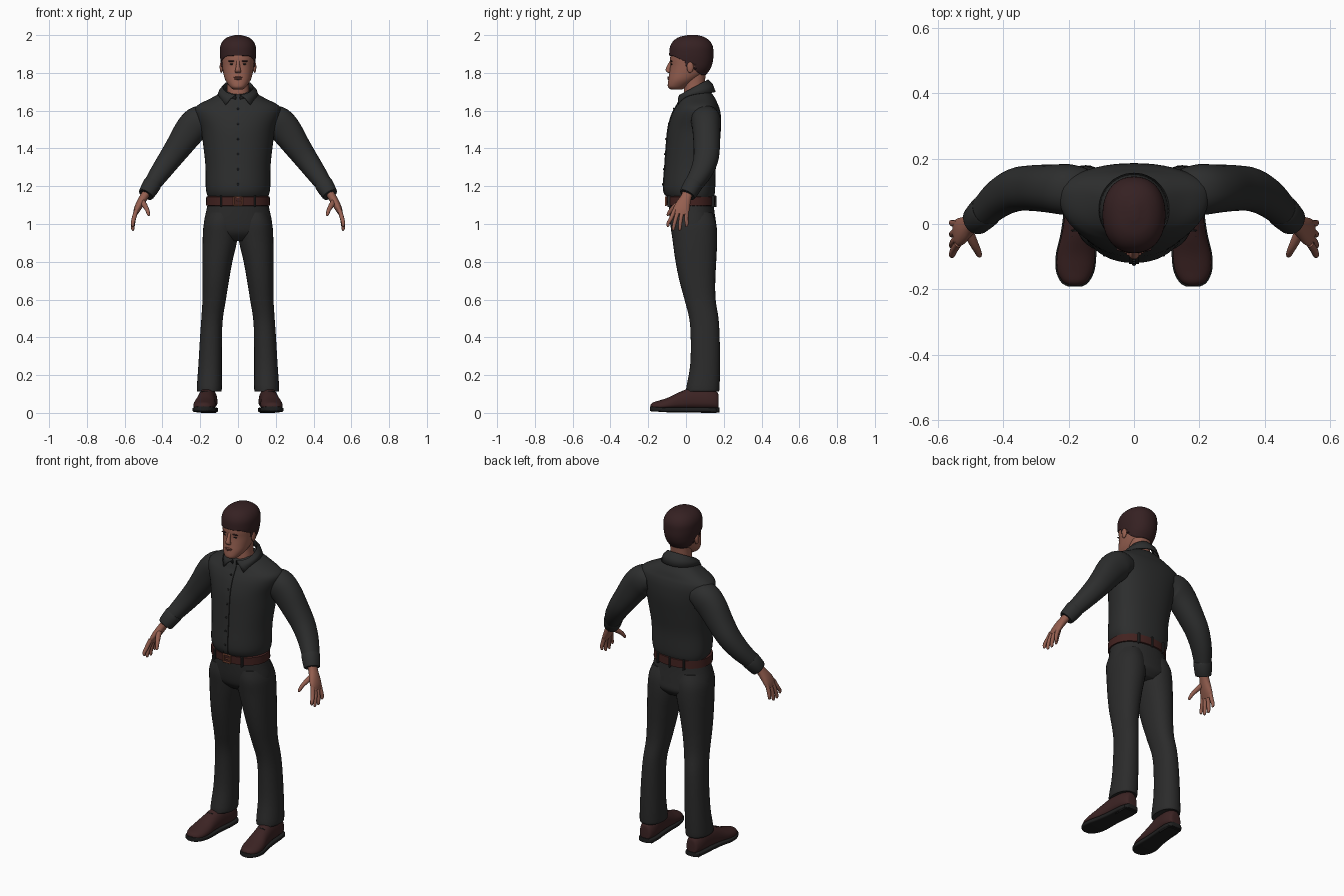
import bpy, bmesh, math
from mathutils import Vector

if "Cube" in bpy.data.objects:
    bpy.data.objects.remove(bpy.data.objects["Cube"])

def material(name, r, g, b):
    m = bpy.data.materials.new(name)
    m.diffuse_color = (r, g, b, 1)
    m.use_nodes = True
    m.node_tree.nodes["Principled BSDF"].inputs["Base Color"].default_value = m.diffuse_color
    return m

SHIRT = material("charcoal_shirt", .026, .027, .027)
PANTS = material("charcoal_trousers", .024, .024, .024)
SKIN = material("skin", .30, .115, .08)
LIPS = material("lip_brown", .19, .065, .05)
HAIR = material("dark_brown_hair", .036, .015, .016)
BELT = material("belt_leather", .055, .016, .014)
SHOE = material("shoe_leather", .045, .017, .017)
SOLE = material("black_rubber", .014, .014, .014)
METAL = material("copper_buckle", .30, .10, .055)
X, Y, Z = Vector((1, 0, 0)), Vector((0, 1, 0)), Vector((0, 0, 1))

def finish(bm, name, mat, mirror=False, solid=0, angle=50):
    bmesh.ops.recalc_face_normals(bm, faces=bm.faces)
    me = bpy.data.meshes.new(name)
    bm.to_mesh(me)
    bm.free()
    me.materials.append(mat)
    ob = bpy.data.objects.new(name, me)
    bpy.context.collection.objects.link(ob)
    bpy.ops.object.select_all(action='DESELECT')
    ob.select_set(True)
    bpy.context.view_layer.objects.active = ob
    bpy.ops.object.shade_smooth_by_angle(angle=math.radians(angle))
    if solid:
        mod = ob.modifiers.new("thickness", 'SOLIDIFY')
        mod.thickness, mod.offset = solid, -1
    if mirror:
        mod = ob.modifiers.new("mirror", 'MIRROR')
        mod.use_mirror_merge = False
    return ob

def spline(rows, sub):
    """Smooth the rows with a Catmull-Rom curve."""
    out, last = [], len(rows) - 1
    for i in range(last):
        quad = (rows[max(i - 1, 0)], rows[i], rows[i + 1], rows[min(i + 2, last)])
        for k in range(sub):
            t = k / sub
            out.append([.5 * (2 * q + (r - p) * t + (2 * p - 5 * q + 4 * r - s) * t * t
                              + (3 * q - p - 3 * r + s) * t ** 3) for p, q, r, s in zip(*quad)])
    return out + [list(rows[-1])]

def loft_mesh(rows, axes=None, sub=4, n=32, e=2.2, k=0):
    """Rings (x, y, z, ra, rb) joined to a closed body; k moves the widest line along b."""
    rows = spline(rows, sub)
    bm, rings = bmesh.new(), []
    for i, (x, y, z, ra, rb) in enumerate(rows):
        if axes:
            a, b = axes
        else:
            t = Vector(rows[min(i + 1, len(rows) - 1)][:3]) - Vector(rows[max(i - 1, 0)][:3])
            t.normalize()
            b = (Y - t * t.dot(Y)).normalized()
            a = b.cross(t)
        ring = []
        for j in range(n):
            c, s = math.cos(math.tau * j / n), math.sin(math.tau * j / n)
            u = math.copysign(abs(c) ** (2 / e), c) * ra
            v = math.copysign(abs(s) ** (2 / e), s)
            v = (k + v * (1 - k if v > 0 else 1 + k)) * rb
            ring.append(bm.verts.new(Vector((x, y, z)) + a * u + b * v))
        rings.append(ring)
    for r, q in zip(rings, rings[1:]):
        for j in range(n):
            bm.faces.new((r[j], r[(j + 1) % n], q[(j + 1) % n], q[j]))
    bm.faces.new(rings[0])
    bm.faces.new(rings[-1])
    bmesh.ops.recalc_face_normals(bm, faces=bm.faces)
    return bm

def loft(name, mat, rows, mirror=False, **kw):
    return finish(loft_mesh(rows, **kw), name, mat, mirror)

def levels(rows):
    """Turn (z, front y, back y, half width, x centre) into horizontal rings."""
    return [((r[4] if len(r) > 4 else 0), (r[1] + r[2]) / 2, r[0], r[3], (r[2] - r[1]) / 2) for r in rows]

def blob(name, mat, at, size, mirror=False):
    bm = bmesh.new()
    bmesh.ops.create_uvsphere(bm, u_segments=16, v_segments=10, radius=1)
    for v in bm.verts:
        v.co = Vector(p + c * s for p, c, s in zip(at, v.co, size))
    return finish(bm, name, mat, mirror)

def box(name, mat, at, size, mirror=False):
    bm = bmesh.new()
    bmesh.ops.create_cube(bm, size=1)
    for v in bm.verts:
        v.co = Vector(p + c * s for p, c, s in zip(at, v.co, size))
    bmesh.ops.bevel(bm, geom=bm.edges[:], offset=min(size) * .2, segments=1, affect='EDGES')
    return finish(bm, name, mat, mirror, angle=20)

FLAT = (X, Y)

# Shirt body
torso = [(1.135, -.095, .145, .155), (1.16, -.112, .152, .165), (1.20, -.119, .155, .171),
         (1.30, -.112, .158, .172), (1.40, -.105, .172, .182), (1.50, -.096, .185, .197),
         (1.57, -.078, .185, .222), (1.61, -.06, .178, .228), (1.635, -.045, .168, .205),
         (1.665, -.03, .155, .145), (1.70, .0, .13, .083)]
loft("shirt_body", SHIRT, levels(torso), axes=FLAT, n=48, k=.25)

# Button placket and buttons follow the chest line
front = [(r[2], r[1] - r[4]) for r in spline(levels(torso), 4)][3:-5]
bm = bmesh.new()
strip = [[bm.verts.new((x, y - dy, z)) for x, dy in ((-.016, -.004), (-.015, .004), (.015, .004), (.016, -.004))]
         for z, y in front]
for p, q in zip(strip, strip[1:]):
    for j in range(3):
        bm.faces.new((p[j], p[j + 1], q[j + 1], q[j]))
finish(bm, "placket", SHIRT, angle=30)
for i in range(6):
    z = 1.21 + i * .08
    y = min(front, key=lambda p: abs(p[0] - z))[1]
    blob("button", SOLE, (0, y - .005, z), (.006, .004, .006))

# Folded collar with two points
bm, N, rim = bmesh.new(), 40, []
for i in range(N + 1):
    f = i / N
    a = .12 + f * (math.tau - .24)
    b = .66 + f * (math.tau - 1.32)
    ty = .042 - .075 * math.cos(a)
    top = Vector((.08 * math.sin(a), ty, 1.685 + (ty + .033) / .15 * .08))
    low = Vector((.108 * math.sin(b), .045 - .112 * math.cos(b), 0))
    low.z = 1.70 - .015 * abs(2 * f - 1) - .055 * abs(2 * f - 1) ** 6
    mid = top.lerp(low, .45) + Vector((math.sin(b) * .007, -math.cos(b) * .007, .004))
    inner = Vector((top.x * .93, .042 + (top.y - .042) * .93, top.z - .03))
    rim.append([bm.verts.new(p) for p in (inner, top, mid, low)])
for p, q in zip(rim, rim[1:]):
    for j in range(3):
        bm.faces.new((p[j], p[j + 1], q[j + 1], q[j]))
finish(bm, "collar", SHIRT, solid=.006)

# Sleeves and cuffs
loft("sleeve", SHIRT, [(.15, .10, 1.555, .06, .07), (.20, .105, 1.545, .083, .078), (.25, .108, 1.50, .083, .074),
                       (.31, .11, 1.415, .071, .07), (.36, .105, 1.345, .062, .066), (.41, .08, 1.275, .054, .058),
                       (.455, .04, 1.21, .045, .048), (.475, .02, 1.18, .04, .042)], True)
loft("cuff", SHIRT, [(.452, .042, 1.215, .044, .046), (.456, .038, 1.208, .049, .050),
                     (.484, .01, 1.160, .043, .045), (.487, .007, 1.155, .037, .04)], True, sub=2)

# Hands, fingers and thumbs
loft("palm", SKIN, [(.475, .015, 1.18, .022, .028), (.50, .0, 1.14, .022, .029), (.52, -.015, 1.105, .021, .038),
                    (.535, -.025, 1.075, .017, .043), (.545, -.03, 1.05, .011, .038)], True, n=20)
for by, ty, tz in ((-.060, -.094, .985), (-.039, -.065, .966), (-.018, -.032, .965), (.003, .004, .985)):
    loft("finger", SKIN, [(.538, by, 1.075, .011, .011), (.551, (by + ty) / 2 - .002, 1.03, .0115, .0105),
                          (.557, ty, tz + .02, .0095, .009), (.556, ty - .001, tz + .004, .007, .007),
                          (.555, ty, tz, .002, .002)], True, n=12, sub=3)
loft("thumb", SKIN, [(.51, -.015, 1.125, .015, .016), (.495, -.05, 1.10, .014, .014), (.481, -.078, 1.075, .011, .011),
                     (.473, -.095, 1.05, .008, .008), (.471, -.098, 1.043, .002, .002)], True, n=12, sub=3)

# Trousers
loft("trouser_hips", PANTS, levels([(1.125, -.092, .145, .157), (1.07, -.09, .15, .168), (1.0, -.084, .16, .181),
                                    (.95, -.07, .163, .172), (.91, -.03, .13, .11)]), axes=FLAT, n=40)
loft("trouser_leg", PANTS, levels([
    (1.06, -.075, .14, .075, .085), (1.0, -.082, .16, .09, .091), (.92, -.072, .165, .092, .095),
    (.8, -.055, .16, .079, .109), (.7, -.035, .155, .07, .118), (.6, -.008, .157, .062, .126),
    (.5, .017, .172, .057, .137), (.4, .025, .178, .058, .143), (.25, .022, .18, .062, .148),
    (.125, .0, .177, .066, .152), (.115, .01, .17, .058, .152)]), True, axes=FLAT)

# Belt, loops and buckle
loft("belt", BELT, levels([(1.096, -.095, .148, .16), (1.098, -.103, .155, .169),
                           (1.144, -.104, .154, .168), (1.147, -.095, .148, .16)]), axes=FLAT, sub=1, n=48)
for x, y in ((.09, -.090), (.085, .142)):
    box("belt_loop", PANTS, (x, y, 1.12), (.011, .018, .062), True)
box("belt_loop", PANTS, (0, .155, 1.12), (.012, .012, .062))
for s in (-1, 1):
    box("buckle_bar", METAL, (0, -.107, 1.121 + s * .022), (.05, .009, .007))
    box("buckle_side", METAL, (s * .022, -.107, 1.121), (.007, .009, .045))
box("buckle_prong", METAL, (.006, -.108, 1.121), (.03, .008, .005))

# Shoes: y, x centre, half width, top height
plan = [(.173, .155, .018, .085), (.165, .155, .036, .11), (.12, .157, .048, .13), (.04, .163, .048, .135),
        (-.03, .17, .051, .112), (-.09, .177, .058, .083), (-.14, .18, .055, .066), (-.175, .181, .038, .055),
        (-.188, .181, .016, .042)]
loft("shoe_upper", SHOE, [(x, y, (t + .018) / 2, w, (t - .018) / 2) for y, x, w, t in plan], True, axes=(X, Z), k=-.3)
loft("shoe_sole", SOLE, [(x, y * 1.02, .016 + max(0, -y - .1) * .07, w + .004, .013) for y, x, w, t in plan],
     True, axes=(X, Z), e=5)
box("shoe_heel", SOLE, (.156, .12, .013), (.09, .09, .026), True)
for i in range(3):
    y = -.02 - i * .018
    blob("shoe_lace", SOLE, (.17 - y * .08, y, .112 - i * .010), (.022, .004, .005), True)

# Neck and head
loft("neck", SKIN, levels([(1.64, -.01, .11, .065), (1.69, -.012, .105, .06), (1.74, -.008, .10, .057),
                           (1.80, -.01, .105, .06)]), axes=FLAT)
loft("head", SKIN, levels([(1.712, -.078, -.02, .024), (1.725, -.096, .0, .042), (1.76, -.094, .055, .066),
                           (1.80, -.088, .105, .078), (1.84, -.083, .125, .084), (1.88, -.084, .13, .087),
                           (1.92, -.074, .13, .087), (1.96, -.04, .11, .068), (1.985, 0, .08, .035)]),
     axes=FLAT, n=40)
loft("nose", SKIN, [(0, -.078, 1.866, .009, .006), (0, -.086, 1.845, .009, .01), (0, -.094, 1.818, .014, .014),
                    (0, -.091, 1.805, .016, .011), (0, -.084, 1.798, .008, .004)], axes=FLAT, n=16)
blob("ear", SKIN, (.088, .022, 1.83), (.009, .018, .03), True)
blob("eye", SOLE, (.033, -.0755, 1.846), (.012, .005, .004), True)
blob("eyebrow", HAIR, (.034, -.078, 1.862), (.02, .006, .004), True)
blob("upper_lip", LIPS, (0, -.092, 1.776), (.024, .007, .005))
blob("lower_lip", LIPS, (0, -.092, 1.768), (.019, .007, .005))

# Hair: larger skull shape trimmed along a hairline
def hairline(y):
    pts = [(-.2, 1.897), (-.07, 1.89), (-.03, 1.872), (-.005, 1.862), (.003, 1.825), (.014, 1.825),
           (.02, 1.85), (.042, 1.85), (.05, 1.81), (.08, 1.79), (.2, 1.785)]
    for (a, za), (b, zb) in zip(pts, pts[1:]):
        if y <= b:
            return za + (zb - za) * (y - a) / (b - a)
    return pts[-1][1]

bm = loft_mesh(levels([(1.775, -.05, .095, .066), (1.82, -.08, .128, .085), (1.86, -.088, .142, .092),
                       (1.90, -.089, .145, .096), (1.94, -.084, .142, .094), (1.97, -.066, .125, .079),
                       (1.99, -.035, .095, .052), (2.0, .01, .06, .015)]), axes=FLAT, n=96, sub=8)
under = [f for f in bm.faces if f.calc_center_median().z < hairline(f.calc_center_median().y)]
bmesh.ops.delete(bm, geom=under, context='FACES')
for v in bm.verts:
    if v.is_boundary:
        v.co.z = hairline(v.co.y)
finish(bm, "hair", HAIR, solid=.014)
